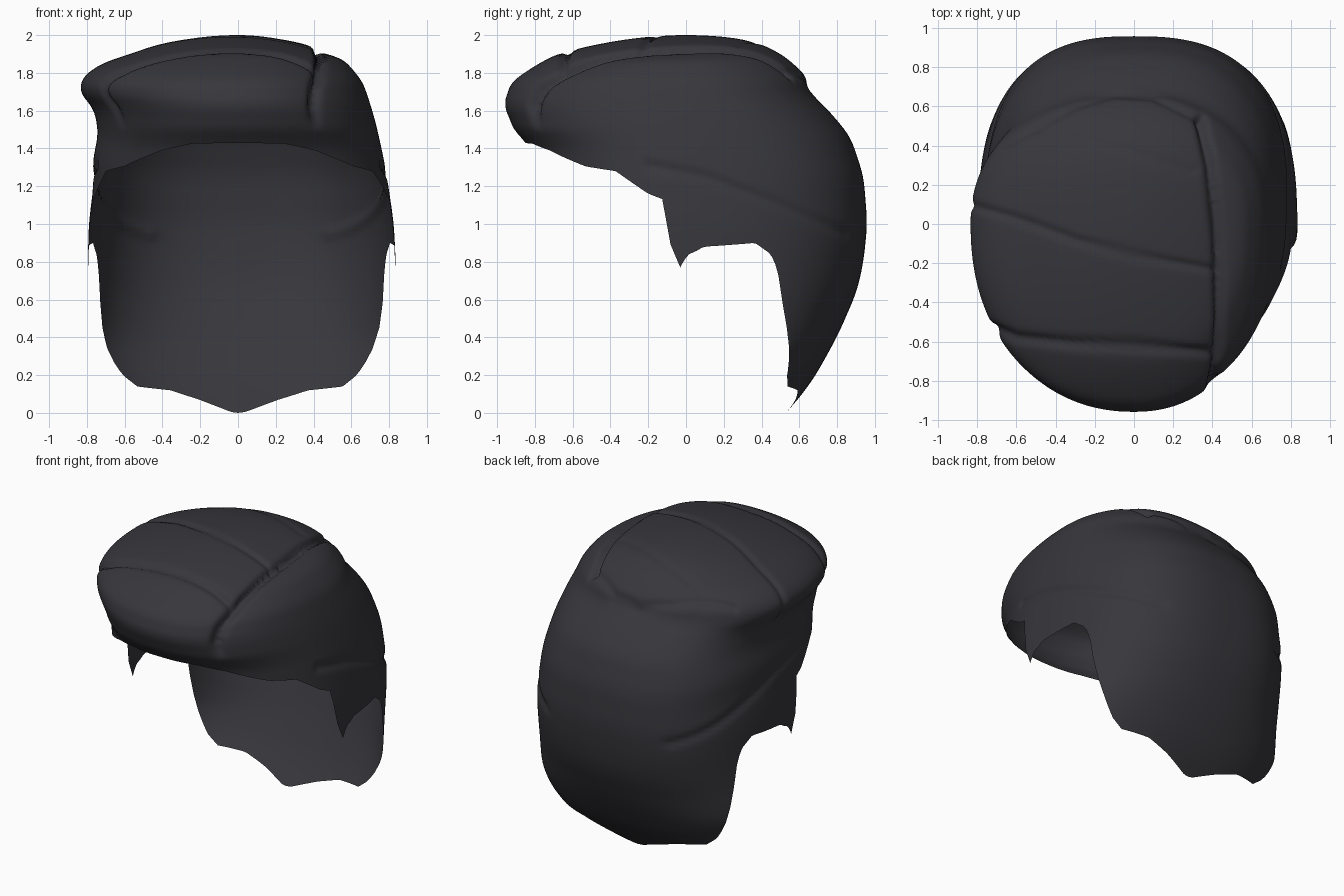
import bpy, bmesh, math
from mathutils import Vector

if "Cube" in bpy.data.objects:
    bpy.data.objects.remove(bpy.data.objects["Cube"])

TOP, COLS, ROWS = 2.0, 320, 110

# Height -> extent profiles of the shell
LEFT = [(2, 0), (1.985, .22), (1.95, .42), (1.9, .57), (1.85, .72), (1.78, .82), (1.7, .84),
        (1.6, .76), (1.48, .74), (1.32, .77), (1.2, .765), (1, .79), (.8, .795), (.45, .8),
        (.3, .77), (.14, .66), (0, .53)]
RIGHT = [(2, 0), (1.985, .18), (1.96, .32), (1.92, .45), (1.87, .56), (1.75, .66), (1.55, .725),
         (1.3, .78), (1, .825), (.8, .835), (.5, .84), (.35, .81), (.17, .71), (0, .56)]
FRONT = [(2, 0), (1.985, .25), (1.95, .47), (1.9, .68), (1.83, .81), (1.75, .925), (1.63, .965),
         (1.48, .905), (1.42, .83), (1.3, .79), (1, .75), (0, .7)]
BACK = [(2, 0), (1.985, .25), (1.95, .4), (1.88, .53), (1.77, .645), (1.68, .67), (1.6, .755),
        (1.46, .87), (1.25, .94), (1, .96), (.8, .94), (.64, .905), (.4, .8), (.15, .66), (0, .53)]
CENTRE = [(2, 0), (.95, 0), (.8, .02), (.6, .14), (.5, .22), (.3, .35), (0, .35)]
# Roundness exponent of the back half: squarer around ear height
SQUARE = [(2, 2.2), (1.75, 2.2), (1.25, 2.6), (.85, 2.6), (.5, 2.25), (0, 2.2)]
# Angle from the front -> height of the lower edge (brow, sideburn, ear gap, nape)
EDGE = [(0, 1.43), (17, 1.425), (30, 1.39), (38, 1.355), (50, 1.305), (64, 1.28), (77, 1.16),
        (82.5, 1.13), (84.3, .9), (85.5, .77), (92.5, .88), (106.5, .9), (112, .84), (114.5, .76),
        (116.5, .5), (118.5, .3), (121, .2), (127, .14), (148, .12), (162, .07), (177, .005), (180, 0)]


def lerp(table, v):
    for (a, fa), (b, fb) in zip(table, table[1:]):
        if v <= b:
            break
    return fa + (fb - fa) * (v - a) / (b - a)


def profile(table):
    t = [(math.sqrt(TOP - z), f) for z, f in table]
    return lambda u: sum(lerp(t, u + d) for d in (-.03, -.015, 0, .015, .03)) / 5


left, right, front, back, centre, square = map(profile, (LEFT, RIGHT, FRONT, BACK, CENTRE, SQUARE))


def spow(v, n):
    return math.copysign(abs(v) ** (2 / n), v)


def shell_point(a, u):
    n = square(u) if math.cos(a) < 0 else 2.2
    s, c = spow(math.sin(a), n), -spow(math.cos(a), n)
    cy = centre(u)
    x = s * (right(u) if s > 0 else left(u))
    y = cy + c * (back(u) - cy if c > 0 else front(u))
    return Vector((x, y, TOP - u * u))


# Combed grooves: path, width, depth
PART = [(.34, .53), (.39, .3), (.43, -.1), (.44, -.5), (.43, -.68), (.40, -.85)]
TOP_GROOVES = [
    (PART, .024, .045),
    ([(-.85, .1), (-.6, .03), (-.3, -.08), (0, -.16), (.4, -.23)], .022, .014),
    ([(-.72, -.53), (-.6, -.58), (-.3, -.61), (0, -.62), (.4, -.655)], .024, .024),
    ([(-.5, .48), (-.1, .4), (.3, .27)], .025, .006),
    ([(-.66, .4), (-.5, .49), (-.3, .6), (-.1, .66), (.1, .645), (.34, .53)], .018, .014)]
SIDE_GROOVES = [([(-.2, 1.31), (.1, 1.25), (.45, 1.12), (.85, .95)], .025, .016)]


def distance(p, path):
    best = 9
    for a, b in zip(path, path[1:]):
        a, b = Vector(a), Vector(b)
        t = max(0, min(1, (p - a).dot(b - a) / (b - a).length_squared))
        best = min(best, (p - a - t * (b - a)).length)
    return best


def groove_depth(co):
    sets = []
    total = 0
    if co.z > 1.5:
        p, fade = Vector((co.x, co.y)), min(1, (co.z - 1.5) / .12)
        sets.append((p, TOP_GROOVES, fade))
        # hair beside the parting sits a little lower
        if co.x > .42 and co.y < .35:
            drop = fade * min(1, (.35 - co.y) / .3)
            total += drop * .015 * math.exp(-(distance(p, PART) / .1) ** 2)
    if abs(co.x) > .25 and co.z < 1.5:
        sets.append((Vector((co.y, co.z)), SIDE_GROOVES, 1))
    for p, grooves, fade in sets:
        for path, width, depth in grooves:
            total += fade * depth * math.exp(-(distance(p, path) / width) ** 2)
    return min(total, .055)


# Hair shell: level rows from the crown down, each column stopping at the lower edge
bm = bmesh.new()
crown = bm.verts.new((0, 0, TOP))
columns = []
for i in range(COLS):
    a = 2 * math.pi * i / COLS
    deg = math.degrees(a)
    end = math.sqrt(TOP - lerp(EDGE, min(deg, 360 - deg)))
    col = []
    for j in range(ROWS):
        u = math.sqrt(TOP) * (j + 1) / ROWS
        done = u >= end - .004
        col.append(bm.verts.new(shell_point(a, end if done else u)))
        if done:
            break
    columns.append(col + [col[-1]] * (ROWS - len(col)))
for i, col in enumerate(columns):
    nxt = columns[(i + 1) % COLS]
    bm.faces.new((crown, col[0], nxt[0]))
    for j in range(ROWS - 1):
        ring = list(dict.fromkeys((col[j], col[j + 1], nxt[j + 1], nxt[j])))
        if len(ring) > 2:
            bm.faces.new(ring)
bm.normal_update()
moves = [(v, v.normal * groove_depth(v.co)) for v in bm.verts]
for v, m in moves:
    v.co -= m
for f in bm.faces:
    f.smooth = True

mesh = bpy.data.meshes.new("hair_shell")
bm.to_mesh(mesh)
bm.free()
hair = bpy.data.objects.new("hair_shell", mesh)
bpy.context.collection.objects.link(hair)

mat = bpy.data.materials.new("charcoal")
mat.diffuse_color = (.038, .038, .045, 1)
mat.use_nodes = True
mat.node_tree.nodes["Principled BSDF"].inputs["Base Color"].default_value = mat.diffuse_color
mesh.materials.append(mat)
